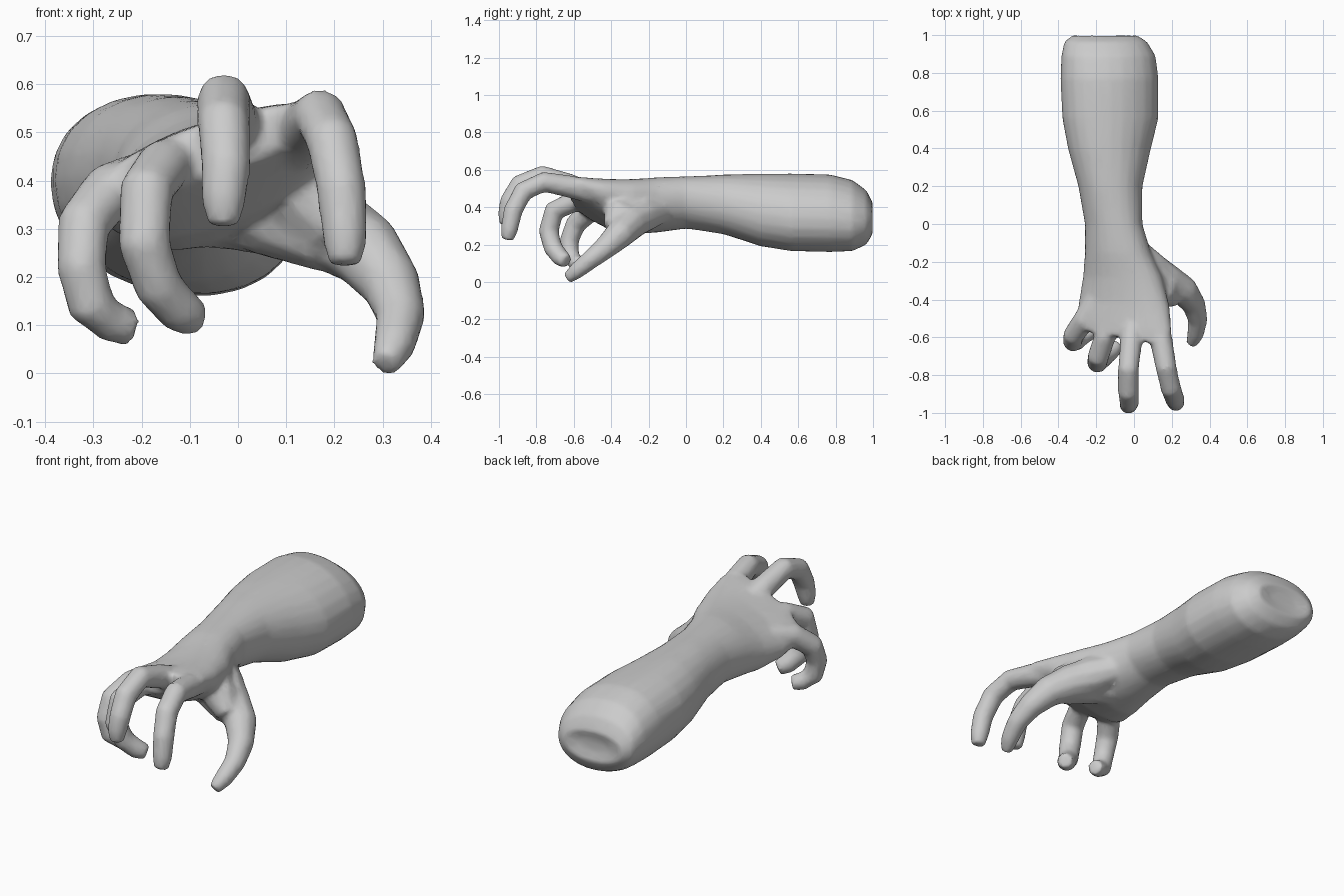
import bpy, bmesh, math
from mathutils import Vector

cube = bpy.data.objects.get("Cube")
if cube:
    bpy.data.objects.remove(cube, do_unlink=True)

skin = bpy.data.materials.new("grey_skin")
skin.use_nodes = True
grey = (0.6, 0.6, 0.6, 1)
skin.diffuse_color = grey
skin.node_tree.nodes["Principled BSDF"].inputs["Base Color"].default_value = grey

bm = bmesh.new()


def loft(rings):
    """Skin a list of equal rings into a closed solid."""
    loops = [[bm.verts.new(p) for p in ring] for ring in rings]
    n = len(loops[0])
    for a, b in zip(loops, loops[1:]):
        for i in range(n):
            j = (i + 1) % n
            bm.faces.new((a[i], a[j], b[j], b[i]))
    bm.faces.new(loops[0][::-1])
    bm.faces.new(loops[-1])


def section(y, x0, x1, z0, z1, skew, slant=0):
    """Oval slice inside the given bounds; skew lifts and slant advances its +x side."""
    cx, cz, rx, h = (x0 + x1) / 2, (z0 + z1) / 2, (x1 - x0) / 2, (z1 - z0) / 2
    rz = math.sqrt(h * h - skew * skew)
    ring = []
    for i in range(24):
        c, s = math.cos(i * math.pi / 12), math.sin(i * math.pi / 12)
        c, s = [math.copysign(abs(v) ** 0.95, v) for v in (c, s)]
        ring.append((cx + rx * c, y - slant * c, cz + rz * s + skew * c))
    return ring


def digit(path):
    """Finger tube along (x, y, z, radius) points."""
    pts = [Vector(p[:3]) for p in path]
    rings = []
    for i, p in enumerate(pts):
        t = (pts[min(i + 1, len(pts) - 1)] - pts[max(i - 1, 0)]).normalized()
        side = Vector((1, 0, 0))
        side = (side - t * side.dot(t)).normalized()
        up = t.cross(side)
        r = path[i][3]
        rings.append([p + r * (side * math.cos(k * math.pi / 5) + up * math.sin(k * math.pi / 5))
                      for k in range(10)])
    loft(rings)


# Forearm, wrist and palm: y, x range, z range, skew, slant
loft([section(*s) for s in (
    (.985, -.24, -.06, .31, .38, 0),
    (1.00, -.325, .015, .26, .42, -.01),
    (.965, -.37, .07, .20, .49, -.02),
    (.89, -.385, .115, .165, .545, -.03),
    (.77, -.39, .13, .16, .575, -.03),
    (.56, -.38, .13, .165, .58, -.03),
    (.40, -.35, .09, .19, .58, -.02),
    (.20, -.295, .045, .255, .575, 0),
    (0, -.26, .045, .285, .565, .02),
    (-.15, -.26, .09, .265, .56, .03),
    (-.28, -.27, .15, .255, .55, .05),
    (-.42, -.29, .19, .28, .55, .07, .02),
    (-.53, -.305, .20, .33, .56, .08, .04),
    (-.605, -.27, .18, .38, .56, .07, .04))])

# Index finger
digit([(.10, -.45, .46, .06), (.145, -.62, .51, .062), (.17, -.76, .535, .057),
       (.195, -.87, .485, .056), (.215, -.925, .38, .053), (.222, -.945, .28, .048), (.222, -.955, .225, .036)])
# Middle finger
digit([(0, -.45, .45, .06), (-.015, -.62, .52, .06), (-.03, -.77, .57, .056),
       (-.03, -.89, .52, .056), (-.025, -.945, .43, .053), (-.03, -.96, .36, .048), (-.03, -.965, .305, .034)])
# Ring finger
digit([(-.10, -.47, .43, .06), (-.155, -.60, .43, .058), (-.19, -.705, .38, .058),
       (-.195, -.735, .27, .056), (-.165, -.71, .18, .053), (-.12, -.67, .13, .05), (-.085, -.64, .11, .04)])
# Little finger
digit([(-.20, -.40, .40, .06), (-.265, -.51, .38, .06), (-.32, -.59, .31, .057),
       (-.325, -.625, .22, .053), (-.305, -.62, .14, .052), (-.26, -.59, .105, .045), (-.22, -.57, .095, .042)])
# Thumb with its fleshy base
digit([(.0, -.14, .39, .08), (.08, -.235, .36, .10), (.17, -.30, .315, .095),
       (.265, -.355, .255, .08), (.318, -.43, .185, .064), (.338, -.51, .12, .053),
       (.325, -.585, .06, .046), (.305, -.635, .018, .032)])
# Heel of the palm running into the thumb
digit([(-.14, -.22, .35, .085), (-.03, -.25, .35, .095), (.08, -.29, .335, .10), (.19, -.335, .29, .085)])
# Web between thumb and palm
digit([(.0, -.25, .38, .08), (.09, -.31, .385, .10), (.155, -.365, .36, .085), (.215, -.385, .295, .06)])

bmesh.ops.recalc_face_normals(bm, faces=bm.faces)
mesh = bpy.data.meshes.new("forearm_and_hand")
bm.to_mesh(mesh)
bm.free()
mesh.materials.append(skin)
arm = bpy.data.objects.new("forearm_and_hand", mesh)
bpy.context.collection.objects.link(arm)

# Blend the parts into one skin
remesh = arm.modifiers.new("blend", 'REMESH')
remesh.mode = 'VOXEL'
remesh.voxel_size = 0.012
remesh.use_smooth_shade = True
smooth = arm.modifiers.new("soften", 'SMOOTH')
smooth.factor = 0.5
smooth.iterations = 10
reduce = arm.modifiers.new("simplify", 'DECIMATE')
reduce.ratio = 0.25
